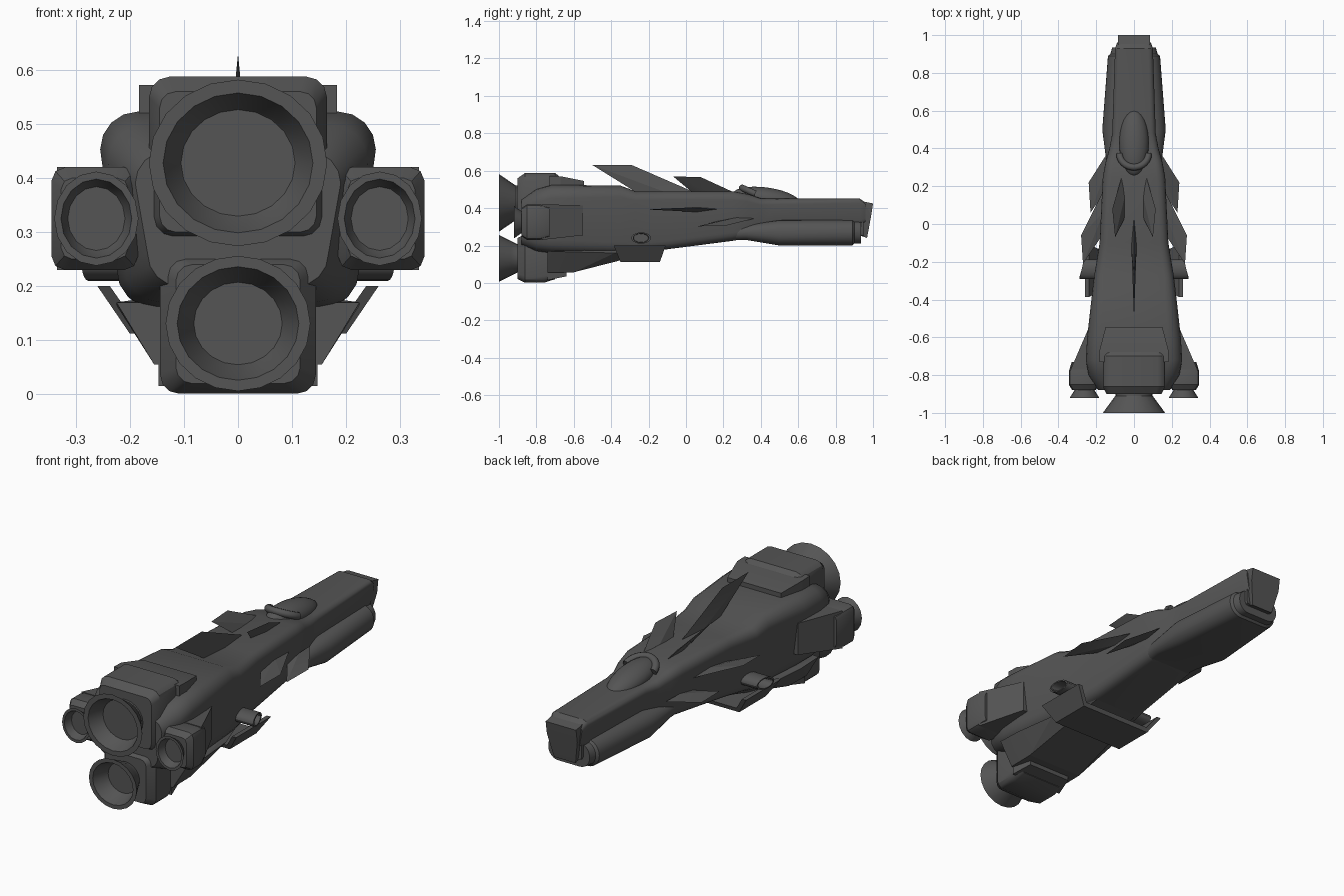
import bpy, bmesh, math
from mathutils import Vector, Matrix

if "Cube" in bpy.data.objects:
    bpy.data.objects.remove(bpy.data.objects["Cube"])

dark = bpy.data.materials.new("dark_grey")
dark.diffuse_color = (0.09, 0.09, 0.09, 1)
dark.use_nodes = True
dark.node_tree.nodes["Principled BSDF"].inputs["Base Color"].default_value = dark.diffuse_color


def finish(name, bm, angle=30):
    bmesh.ops.recalc_face_normals(bm, faces=bm.faces)
    me = bpy.data.meshes.new(name)
    bm.to_mesh(me)
    bm.free()
    me.materials.append(dark)
    ob = bpy.data.objects.new(name, me)
    bpy.context.collection.objects.link(ob)
    bpy.ops.object.select_all(action='DESELECT')
    ob.select_set(True)
    bpy.context.view_layer.objects.active = ob
    bpy.ops.object.shade_smooth_by_angle(angle=math.radians(angle))
    return ob


def skin(bm, rings, caps=True):
    for a, b in zip(rings, rings[1:]):
        n = len(a)
        for i in range(n):
            bm.faces.new((a[i], a[(i + 1) % n], b[(i + 1) % n], b[i]))
    if caps:
        bm.faces.new(rings[0])
        bm.faces.new(rings[-1])


def loft(name, sections, segs=4, cx=0, taper=1, angle=30):
    """Rounded boxes (y, half width, bottom, top, corner radius) joined along y."""
    bm = bmesh.new()
    rings = []
    for y, hw, zb, zt, r in sections:
        ring = []
        for k, (sx, sz) in enumerate(((1, 1), (-1, 1), (-1, -1), (1, -1))):
            w = hw * (taper if sz < 0 else 1)
            px, pz = sx * (w - r), (zt - r if sz > 0 else zb + r)
            for j in range(segs + 1):
                a = math.pi / 2 * (k + j / segs)
                ring.append(bm.verts.new((cx + px + r * math.cos(a), y, pz + r * math.sin(a))))
        rings.append(ring)
    skin(bm, rings)
    return finish(name, bm, angle)


def nozzle(name, cx, cz, rx, rz, y0, y1, floor, n=20):
    """Flared bell with a rim and a recessed floor."""
    bm = bmesh.new()
    d = y1 - y0
    rings = []
    for f, t in ((.6, 1.3), (.6, 1), (.74, .65), (1, 0), (.84, 0), (floor, .75), (floor * .97, .8)):
        rings.append([bm.verts.new((cx + rx * f * math.cos(2 * math.pi * i / n), y0 + d * t,
                                    cz + rz * f * math.sin(2 * math.pi * i / n))) for i in range(n)])
    skin(bm, rings)
    return finish(name, bm)


def hull_of(name, pts):
    bm = bmesh.new()
    for p in pts:
        bm.verts.new(p)
    bmesh.ops.convex_hull(bm, input=bm.verts)
    return finish(name, bm, 10)


def blade(name, root_front, root_back, tip_back, tip_front, t, side):
    """Thin fin, thickest at the middle of its root."""
    p = [Vector(v) for v in (root_front, root_back, tip_back, tip_front)]
    for v in p:
        v.x *= side
    n = (p[1] - p[0]).cross(p[3] - p[0]).normalized() * t
    mid = (p[0] + p[1]) / 2
    return hull_of(name, p + [mid + n, mid - n])


# main fuselage and narrow nose
loft("fuselage", [
    (-.88, .19, .20, .45, .06), (-.80, .24, .17, .50, .07), (-.72, .255, .16, .523, .07),
    (-.60, .248, .155, .523, .07), (-.35, .22, .155, .52, .06), (-.27, .21, .16, .49, .05),
    (-.10, .182, .18, .49, .045), (.25, .165, .225, .49, .045), (.33, .15, .24, .475, .04),
    (.40, .13, .27, .452, .035), (.48, .115, .31, .45, .03), (.93, .10, .31, .45, .025),
    (.96, .09, .32, .43, .025)], taper=.88)

# barrel under the nose
loft("nose_barrel", [
    (.10, .12, .225, .30, .035), (.32, .145, .23, .31, .038), (.50, .168, .20, .335, .06),
    (.89, .138, .20, .337, .065), (.90, .125, .21, .33, .058), (.935, .115, .21, .33, .055)], segs=6)
loft("nose_chin", [(.85, .08, .25, .42, .015), (.95, .08, .25, .43, .015)], segs=2)

# slanted plate on the nose tip
hull_of("nose_plate", [(s * w, y, z) for s in (1, -1) for w, y, z in
        ((.085, 1, .425), (.085, .95, .435), (.085, .99, .36), (.06, .968, .24), (.06, .94, .25))])

# canopy bubble with a rolled collar behind it
bm = bmesh.new()
bmesh.ops.create_uvsphere(bm, u_segments=24, v_segments=14, radius=1,
    matrix=Matrix.Translation((0, .43, .452)) @ Matrix.Rotation(-.14, 4, 'X') @ Matrix.Diagonal((.078, .18, .058, 1)))
finish("canopy", bm, 60)
bm = bmesh.new()
tilt = Matrix.Translation((0, .37, .477)) @ Matrix.Rotation(-.42, 4, 'X')
rings = []
for i in range(17):
    a = math.pi * (1 + i / 16)
    rings.append([bm.verts.new(tilt @ Vector(((.076 + .018 * math.cos(b)) * math.cos(a),
                  (.076 + .018 * math.cos(b)) * math.sin(a), .018 * math.sin(b))))
                  for b in (2 * math.pi * k / 10 for k in range(10))])
skin(bm, rings)
finish("canopy_collar", bm, 50)

# upper engine: block, collar and bell
loft("upper_engine_block", [
    (-.90, .145, .30, .56, .03), (-.86, .165, .285, .588, .04), (-.70, .165, .285, .588, .04),
    (-.64, .155, .29, .54, .03)], segs=3)
hull_of("upper_engine_collar", [(s * w, y, z) for s in (1, -1) for w, y, z in
        ((.183, -.73, .572), (.183, -.73, .44), (.183, -.67, .57), (.183, -.67, .44),
         (.15, -.545, .545), (.15, -.545, .44))])
nozzle("upper_engine_bell", 0, .428, .165, .154, -1, -.91, .66)

# lower engine: block, collar and bell
loft("lower_engine_block", [
    (-.90, .115, .02, .24, .03), (-.86, .144, .001, .26, .035), (-.76, .144, .001, .26, .035),
    (-.70, .135, .02, .25, .03)], segs=3)
hull_of("lower_engine_collar", [(s * w, y, z) for s in (1, -1) for w, y, z in
        ((.147, -.74, .015), (.147, -.74, .16), (.12, -.64, .035), (.12, -.64, .16))])
nozzle("lower_engine_bell", 0, .131, .134, .125, -1, -.90, .63)

# belly keel
hull_of("belly_keel", [(s * w, y, z) for s in (1, -1) for w, y, z in
        ((.225, -.74, .17), (.155, -.74, .055), (.155, -.60, .057), (.225, -.60, .165),
         (.20, -.38, .16), (.15, -.38, .13), (.12, -.10, .185))])

# open belly scoop: bent plate wrapping under the fuselage
bm = bmesh.new()
shape = [(.26, .20), (.20, .112), (-.20, .112), (-.26, .20), (-.237, .20), (-.19, .133), (.19, .133), (.237, .20)]
rings = []
for end in (0, 1):
    rings.append([bm.verts.new((x, (-.35 - (z - .11) * .4) if end == 0 else (-.14 + (z - .11) * .35), z))
                  for x, z in shape])
skin(bm, rings)
finish("belly_scoop", bm, 10)

# dorsal fin
blade("dorsal_fin", (0, .04, .487), (0, -.27, .487), (0, -.50, .63), (0, -.29, .63), .014, 1)

for s, tag in ((1, "right"), (-1, "left")):
    # canted fins on the back and swept fins on the flanks
    blade(tag + "_back_fin", (.065, .25, .487), (.05, .03, .487), (.10, -.07, .57), (.115, .08, .565), .01, s)
    blade(tag + "_mid_fin", (.155, .19, .395), (.168, -.06, .388), (.27, -.21, .393), (.28, -.06, .40), .013, s)
    blade(tag + "_front_fin", (.145, .37, .345), (.155, .17, .33), (.23, .06, .302), (.24, .22, .308), .012, s)

    # outboard engine: block, fairing and bell
    loft(tag + "_pod_block", [
        (-.88, .062, .25, .40, .02), (-.85, .08, .23, .42, .025), (-.78, .08, .23, .42, .025),
        (-.73, .065, .245, .405, .02)], segs=2, cx=s * .265)
    hull_of(tag + "_pod_fairing", [(s * x, y, z) for x in (.15, 0) for y, z in ((-.77, .23), (-.77, .42))
            for x in (.18, .335)] + [(s * x, -.55, z) for x in (.15, .24) for z in (.255, .415)])
    nozzle(tag + "_pod_bell", s * .262, .325, .078, .087, -.92, -.87, .7, 16)

    # oval side pipe with a slanted mouth
    bm = bmesh.new()
    rings = []
    for x, slant, f in ((.12, 0, 1), (.277, -.24, 1), (.277, -.24, .8), (.225, 0, .75)):
        rings.append([bm.verts.new((s * (x + slant * .05 * math.cos(a)), -.24 + .052 * f * math.cos(a),
                      .24 + .03 * f * math.sin(a))) for a in (2 * math.pi * k / 20 for k in range(20))])
    skin(bm, rings)
    finish(tag + "_side_pipe", bm)
